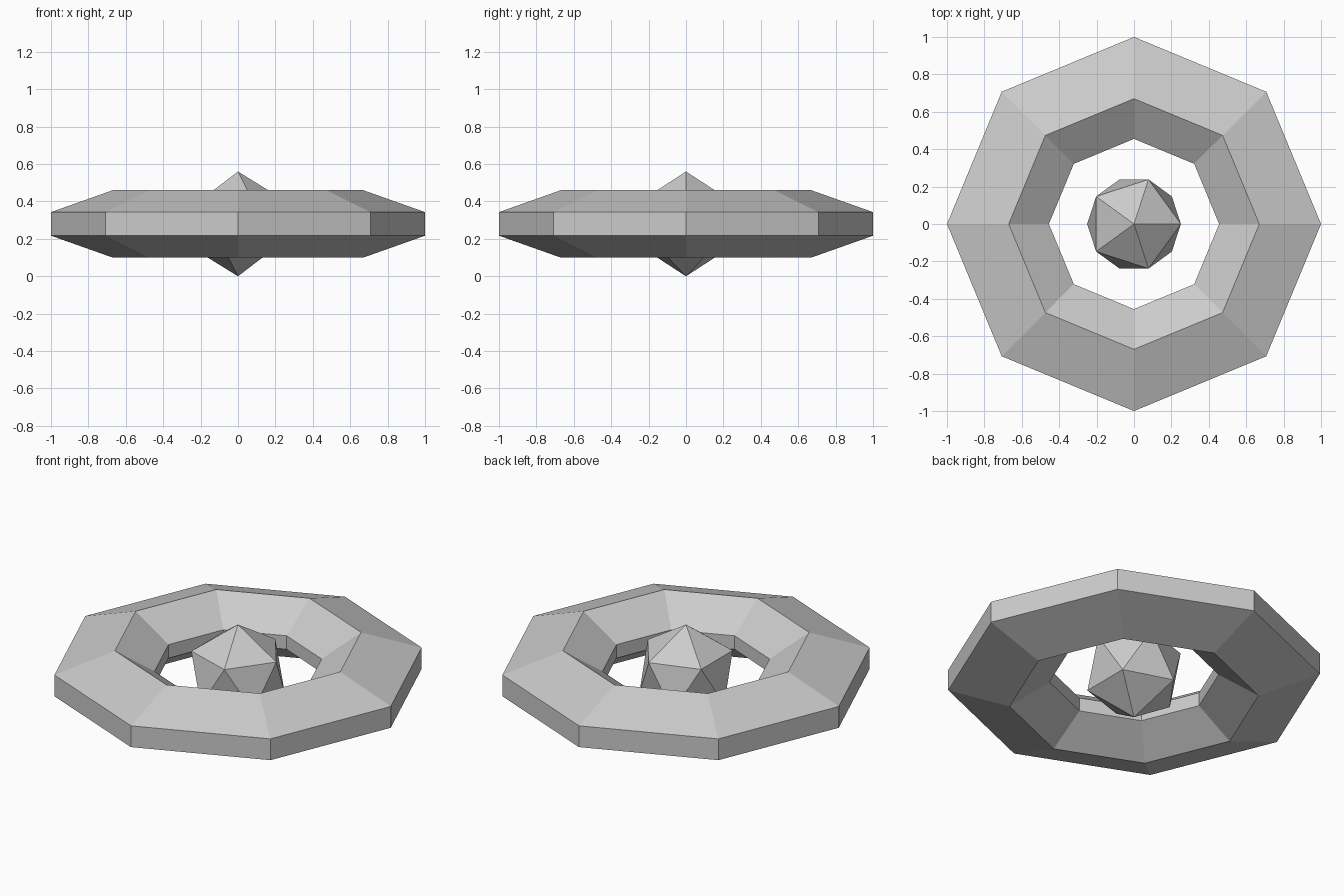
import bpy, bmesh
from math import cos, sin, pi

if "Cube" in bpy.data.objects:
    bpy.data.objects.remove(bpy.data.objects["Cube"])

MID = 0.28
SIDES = 8

# Six-sided ring cross-section: (radius, height from the middle plane)
half = [(1.0, 0.063), (0.67, 0.18), (0.455, 0.04)]
profile = half + [(r, -z) for r, z in reversed(half)]

# Outer ring: profile swept around z in eight steps
bm = bmesh.new()
loops = []
for i in range(SIDES):
    a = 2 * pi * i / SIDES
    loops.append([bm.verts.new((r * cos(a), r * sin(a), z + MID)) for r, z in profile])
n = len(profile)
for i in range(SIDES):
    p, q = loops[i], loops[(i + 1) % SIDES]
    for j in range(n):
        k = (j + 1) % n
        bm.faces.new((p[j], q[j], q[k], p[k]))
bmesh.ops.recalc_face_normals(bm, faces=bm.faces)
mesh = bpy.data.meshes.new("outer_ring")
bm.to_mesh(mesh)
bm.free()
bpy.context.collection.objects.link(bpy.data.objects.new("outer_ring", mesh))

# Floating core: twenty-sided gem in the centre
bpy.ops.mesh.primitive_ico_sphere_add(subdivisions=1, radius=MID, location=(0, 0, MID))
bpy.context.object.name = "core_gem"
